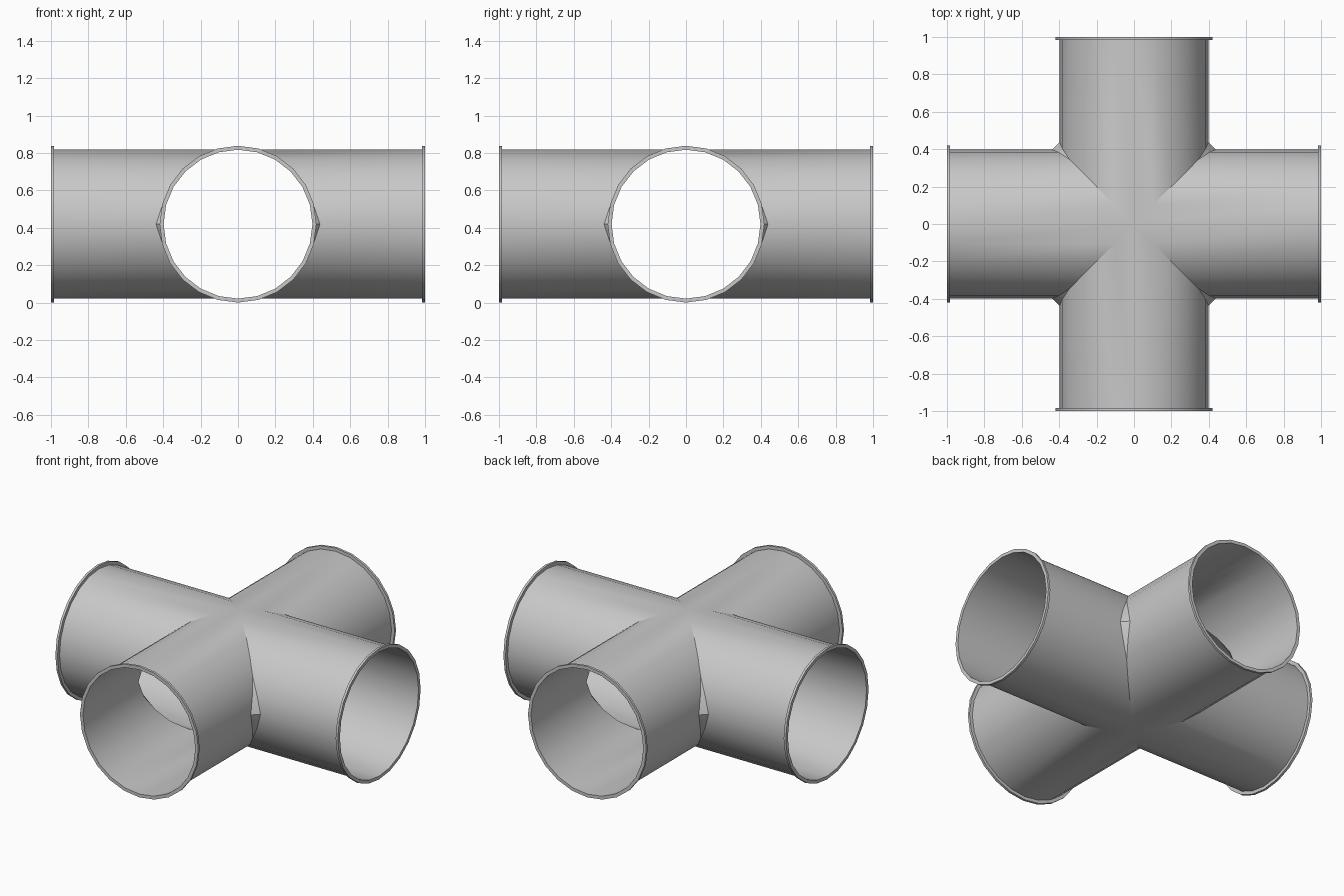
import bpy, bmesh
from math import sin, cos, pi, radians
from mathutils import Matrix

default = bpy.data.objects.get("Cube")
if default:
    bpy.data.objects.remove(default, do_unlink=True)

SIDES = 24
PIPE_R = 0.398
RIM_R = 0.419
RIM_T = 0.015
CENTRE = Matrix.Translation((0, 0, RIM_R))

metal = bpy.data.materials.new("grey metal")
metal.use_nodes = True
grey = (0.58, 0.58, 0.58, 1)
metal.diffuse_color = grey
metal.node_tree.nodes["Principled BSDF"].inputs["Base Color"].default_value = grey


def finish(name, bm):
    bmesh.ops.remove_doubles(bm, verts=bm.verts[:], dist=0.0005)
    bmesh.ops.recalc_face_normals(bm, faces=bm.faces[:])
    mesh = bpy.data.meshes.new(name)
    bm.to_mesh(mesh)
    bm.free()
    mesh.materials.append(metal)
    obj = bpy.data.objects.new(name, mesh)
    bpy.context.collection.objects.link(obj)
    bpy.ops.object.select_all(action='DESELECT')
    obj.select_set(True)
    bpy.context.view_layer.objects.active = obj
    bpy.ops.object.shade_smooth_by_angle(angle=radians(30))
    return obj


def ring(bm, radius, depth, matrix):
    """Circle across an arm that runs along +x; depth gives x at each angle."""
    return [bm.verts.new(matrix @ Matrix.Translation((depth(a), radius * cos(a), radius * sin(a))).translation)
            for a in (2 * pi * i / SIDES for i in range(SIDES))]


def bridge(bm, a, b):
    for i in range(SIDES):
        j = (i + 1) % SIDES
        bm.faces.new((a[i], a[j], b[j], b[i]))


def mitre(a):
    # the joint is pulled back near mid height to leave room for a gusset
    tilt = abs(sin(a))
    gap = 0.04 if tilt < 0.1 else 0.02 if tilt < 0.3 else 0
    return PIPE_R * abs(cos(a)) + gap


# four mitred arms with small gussets in the crotches
bm = bmesh.new()
ends = []
for k in range(4):
    turn = CENTRE @ Matrix.Rotation(k * pi / 2, 4, 'Z')
    outer = ring(bm, PIPE_R, lambda a: 1 - RIM_T / 2, turn)
    inner = ring(bm, PIPE_R, mitre, turn)
    bridge(bm, outer, inner)
    ends.append(inner)
half = SIDES // 2
for k in range(4):
    here, following = ends[k], ends[(k + 1) % 4]
    for s in range(-2, 2):
        quad = (here[s], here[s + 1], following[half - s - 1], following[half - s])
        points = []
        for v in quad:
            if all((v.co - p.co).length > 0.0005 for p in points):
                points.append(v)
        bm.faces.new(points)
finish("pipe_cross", bm)

# raised rim at each open end
for k, name in enumerate(("left_rim", "back_rim", "right_rim", "front_rim")):
    bm = bmesh.new()
    turn = CENTRE @ Matrix.Rotation(k * pi / 2, 4, 'Z')
    loops = [ring(bm, r, lambda a, x=x: x, turn) for r, x in
             ((PIPE_R, 1 - RIM_T), (RIM_R, 1 - RIM_T), (RIM_R, 1), (PIPE_R, 1))]
    for i in range(4):
        bridge(bm, loops[i], loops[(i + 1) % 4])
    finish(name, bm)
